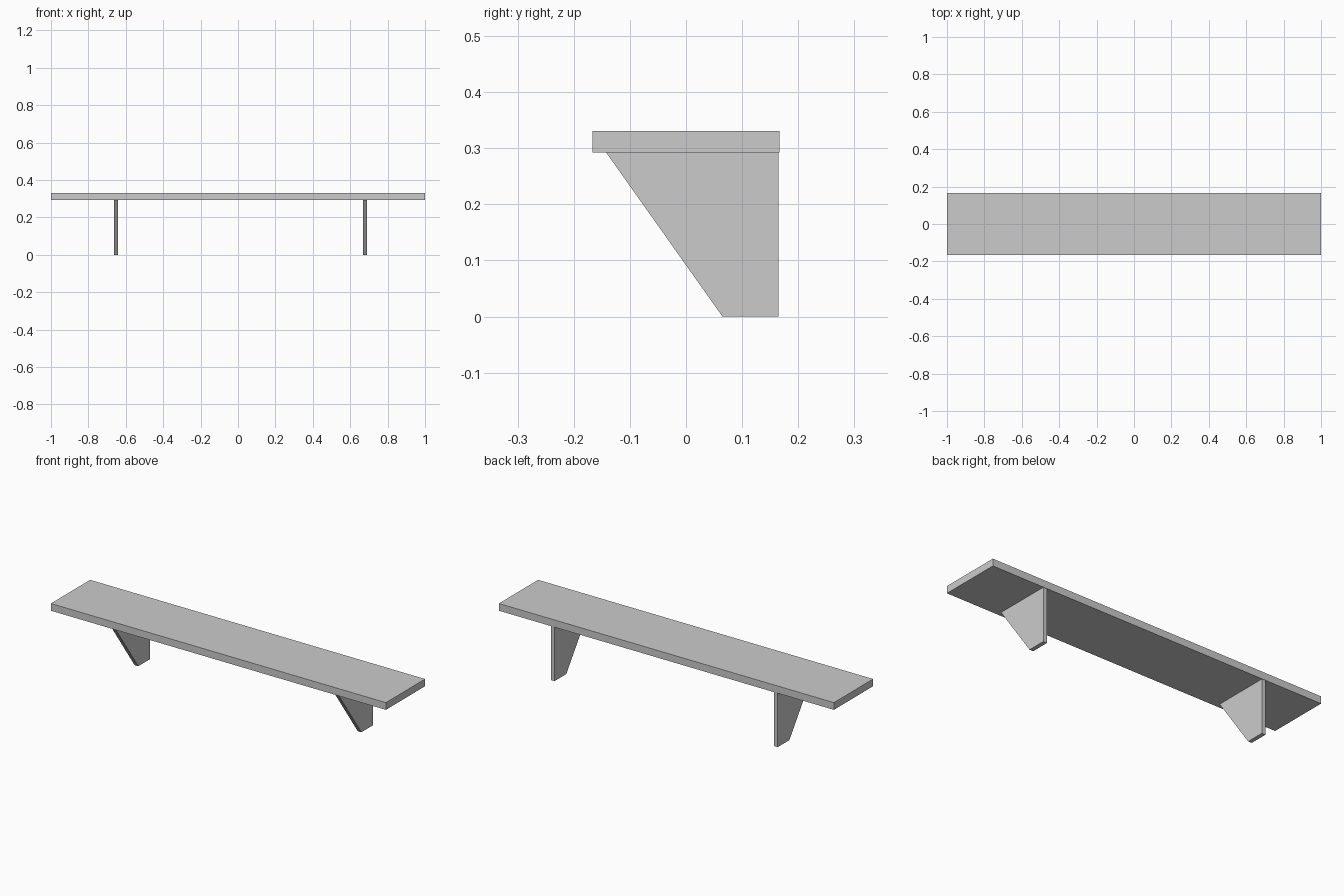
import bpy
import bmesh

cube = bpy.data.objects.get("Cube")
if cube:
    bpy.data.objects.remove(cube, do_unlink=True)

grey = bpy.data.materials.new("plain_grey")
grey.use_nodes = True
colour = (0.6, 0.6, 0.6, 1)
grey.diffuse_color = colour
grey.node_tree.nodes["Principled BSDF"].inputs["Base Color"].default_value = colour


def extruded(name, profile, x_start, width):
    """Extrude a (y, z) side profile along x."""
    bm = bmesh.new()
    face = bm.faces.new([bm.verts.new((x_start, y, z)) for y, z in profile])
    side = bmesh.ops.extrude_face_region(bm, geom=[face])
    moved = [v for v in side["geom"] if isinstance(v, bmesh.types.BMVert)]
    bmesh.ops.translate(bm, verts=moved, vec=(width, 0, 0))
    bmesh.ops.recalc_face_normals(bm, faces=bm.faces)
    mesh = bpy.data.meshes.new(name)
    bm.to_mesh(mesh)
    bm.free()
    mesh.materials.append(grey)
    obj = bpy.data.objects.new(name, mesh)
    bpy.context.collection.objects.link(obj)
    return obj


# Shelf board
half_depth, board_bottom, board_top = 0.167, 0.292, 0.331
extruded("shelf_board", [(-half_depth, board_bottom), (half_depth, board_bottom),
                         (half_depth, board_top), (-half_depth, board_top)], -1, 2)

# Tapered support brackets, flush with the back
bracket = [(0.065, 0), (0.165, 0), (0.165, board_bottom), (-0.142, board_bottom)]
for name, x in (("right_bracket", -0.663), ("left_bracket", 0.669)):
    extruded(name, bracket, x, 0.022)
